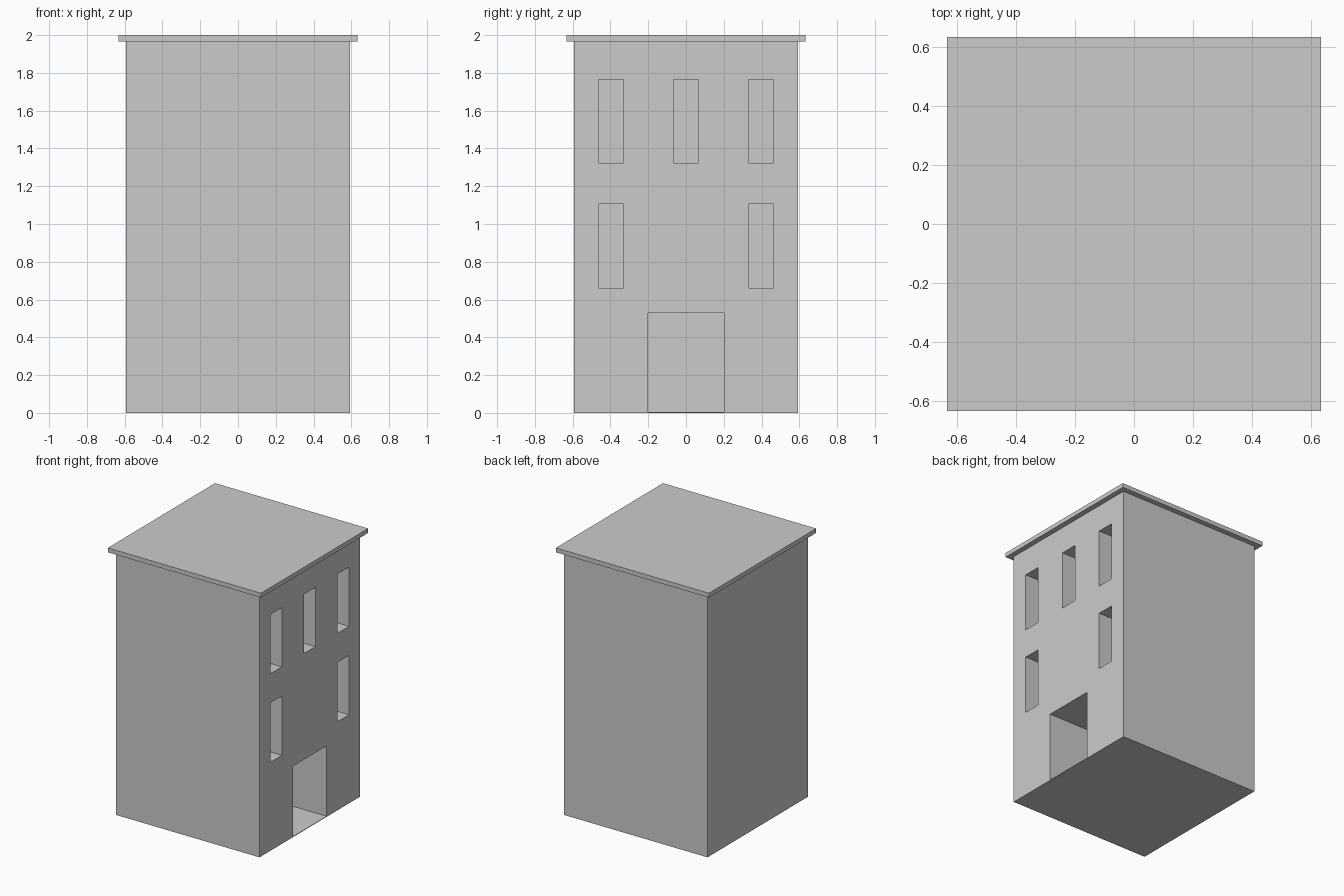
import bpy

if "Cube" in bpy.data.objects:
    bpy.data.objects.remove(bpy.data.objects["Cube"])

BODY, ROOF = 0.593, 0.633      # half widths
EAVES, TOP = 1.967, 2.0
DEPTH = 0.4                    # recess depth of the openings


def box(name, x0, x1, y0, y1, z0, z1):
    bpy.ops.mesh.primitive_cube_add(
        size=1, location=((x0 + x1) / 2, (y0 + y1) / 2, (z0 + z1) / 2))
    ob = bpy.context.object
    ob.name = name
    ob.scale = (x1 - x0, y1 - y0, z1 - z0)
    bpy.ops.object.transform_apply(location=True, rotation=False, scale=True)
    return ob


# Main block and overhanging flat roof
walls = box("walls", -BODY, BODY, -BODY, BODY, 0, EAVES)
box("roof_slab", -ROOF, ROOF, -ROOF, ROOF, EAVES, TOP)


def recess(name, y, half_width, z0, z1):
    cutter = box(name, BODY - DEPTH, BODY + 0.1,
                 y - half_width, y + half_width, z0, z1)
    cutter.hide_render = True
    cutter.hide_set(True)
    mod = walls.modifiers.new(name, 'BOOLEAN')
    mod.operation = 'DIFFERENCE'
    mod.solver = 'EXACT'
    mod.object = cutter


# Doorway, leaving a thin floor
recess("door_cutter", 0, 0.2, 0.004, 0.53)

# Two side windows on the lower row, three on the upper row
for y in (-0.397, 0.397):
    recess("lower_window_cutter", y, 0.067, 0.662, 1.105)
for y in (-0.397, 0, 0.397):
    recess("upper_window_cutter", y, 0.067, 1.323, 1.765)

# Apply the cuts and discard the cutters
bpy.context.view_layer.objects.active = walls
for mod in list(walls.modifiers):
    cutter = mod.object
    bpy.ops.object.modifier_apply(modifier=mod.name)
    bpy.data.objects.remove(cutter)
